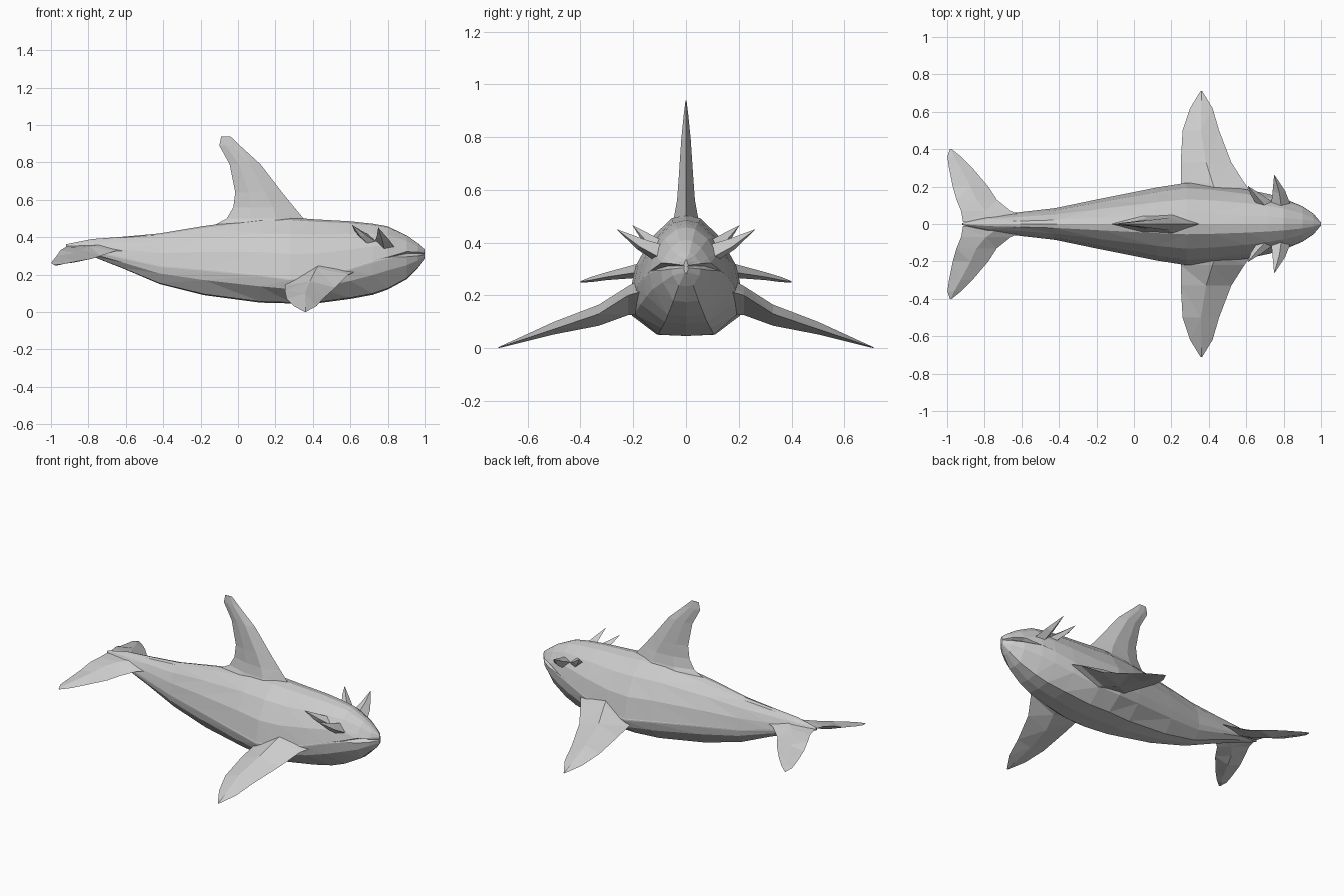
import bpy, bmesh
from mathutils import Vector


def loft(name, rings, mirror=False):
    """Skin a series of equal closed rings, cap both ends, optionally mirror across y."""
    bm = bmesh.new()
    vs = [[bm.verts.new(p) for p in r] for r in rings]
    n = len(rings[0])
    for a, b in zip(vs, vs[1:]):
        for i in range(n):
            j = (i + 1) % n
            bm.faces.new((a[i], a[j], b[j], b[i]))
    bm.faces.new(vs[0])
    bm.faces.new(vs[-1])
    bmesh.ops.remove_doubles(bm, verts=bm.verts, dist=0.0005)
    bmesh.ops.triangulate(bm, faces=bm.faces)
    bmesh.ops.recalc_face_normals(bm, faces=bm.faces)
    me = bpy.data.meshes.new(name)
    bm.to_mesh(me)
    bm.free()
    ob = bpy.data.objects.new(name, me)
    bpy.context.collection.objects.link(ob)
    if mirror:
        m = ob.modifiers.new("mirror", 'MIRROR')
        m.use_axis = (False, True, False)
        m.use_mirror_merge = False
    return ob


# Body: x, half width, top, widest height, bottom, mouth depth
body = [
    (-.92, .004, .362, .355, .345, 0), (-.78, .045, .39, .32, .297, 0),
    (-.62, .062, .402, .285, .235, 0), (-.42, .085, .42, .24, .15, 0),
    (-.18, .135, .46, .22, .09, 0), (.12, .195, .50, .19, .05, 0),
    (.28, .22, .505, .17, .046, 0), (.42, .21, .495, .18, .046, 0),
    (.60, .185, .485, .225, .07, 0), (.72, .16, .472, .262, .092, 0),
    (.80, .137, .458, .285, .12, .02), (.90, .095, .41, .295, .175, .3),
    (.96, .055, .368, .30, .235, .3), (1.0, .008, .335, .305, .285, .3)]


def body_ring(x, w, zt, zc, zb, p):
    up, dn = zt - zc, zc - zb
    g = .028 if p > .1 else .012
    g = min(g, up * .3)
    half = [(.25 * w, zt - .04 * up), (.6 * w, zc + .74 * up), (.87 * w, zc + .42 * up),
            (.99 * w, zc + g), ((1 - p) * w, zc + g * .6), (w, zc),
            (.93 * w, zc - .38 * dn), (.5 * w, zb + .04 * dn)]
    return ([(x, 0, zt)] + [(x, y, z) for y, z in half] + [(x, 0, zb)]
            + [(x, -y, z) for y, z in reversed(half)])


loft("body", [body_ring(*s) for s in body])

# Dorsal fin: z, leading x, trailing x, half thickness
dorsal = [(.43, .44, -.19, .07), (.50, .35, -.06, .045), (.56, .30, -.025, .034),
          (.64, .235, -.015, .028), (.79, .12, -.045, .018),
          (.89, .01, -.10, .008), (.938, -.04, -.09, .002)]
loft("dorsal_fin", [[(a, 0, z), (a * .65 + b * .35, t, z), (a * .3 + b * .7, t * .8, z), (b, 0, z),
                     (a * .3 + b * .7, -t * .8, z), (a * .65 + b * .35, -t, z)]
                    for z, a, b, t in dorsal])


def side_fin(name, sections):
    """Sections: y, leading x, leading z, trailing x, trailing z, upper z, lower z."""
    loft(name, [[(a, y, az), (a * .5 + b * .5, y, top), (b, y, bz), (a * .5 + b * .5, y, bot)]
                for y, a, az, b, bz, top, bot in sections], True)


side_fin("pectoral_fin", [
    (.15, .64, .22, .25, .16, .27, .13), (.22, .59, .20, .25, .14, .235, .125),
    (.33, .52, .13, .25, .115, .165, .085), (.50, .455, .072, .26, .07, .10, .052),
    (.62, .42, .032, .30, .03, .045, .022), (.71, .365, .002, .355, .002, .004, 0)])

side_fin("tail_fluke", [
    (.01, -.50, .335, -.915, .352, .365, .32), (.07, -.66, .325, -.925, .345, .35, .30),
    (.13, -.735, .30, -.95, .33, .335, .285), (.20, -.78, .285, -.97, .30, .315, .265),
    (.30, -.865, .27, -.99, .275, .288, .258), (.36, -.925, .258, -.999, .262, .27, .25),
    (.40, -.975, .252, -.985, .252, .254, .249)])


# Head horns: bent, flattened spikes swept outward from the sides of the head
def horn(name, base, mid, tip, length, thick):
    rings = []
    for c, k in ((base, 1), (mid, .65), (tip, .02)):
        c = Vector(c)
        u = Vector((.95, 0, -.3)) * length * k
        v = Vector((.1, -.5, .85)) * thick * k
        rings.append([c + u, c + v, c - u, c - v])
    loft(name, rings, True)


horn("front_horn", (.785, .10, .36), (.775, .175, .395), (.75, .262, .45), .055, .035)
horn("rear_horn", (.70, .11, .385), (.655, .155, .42), (.61, .202, .465), .05, .03)
